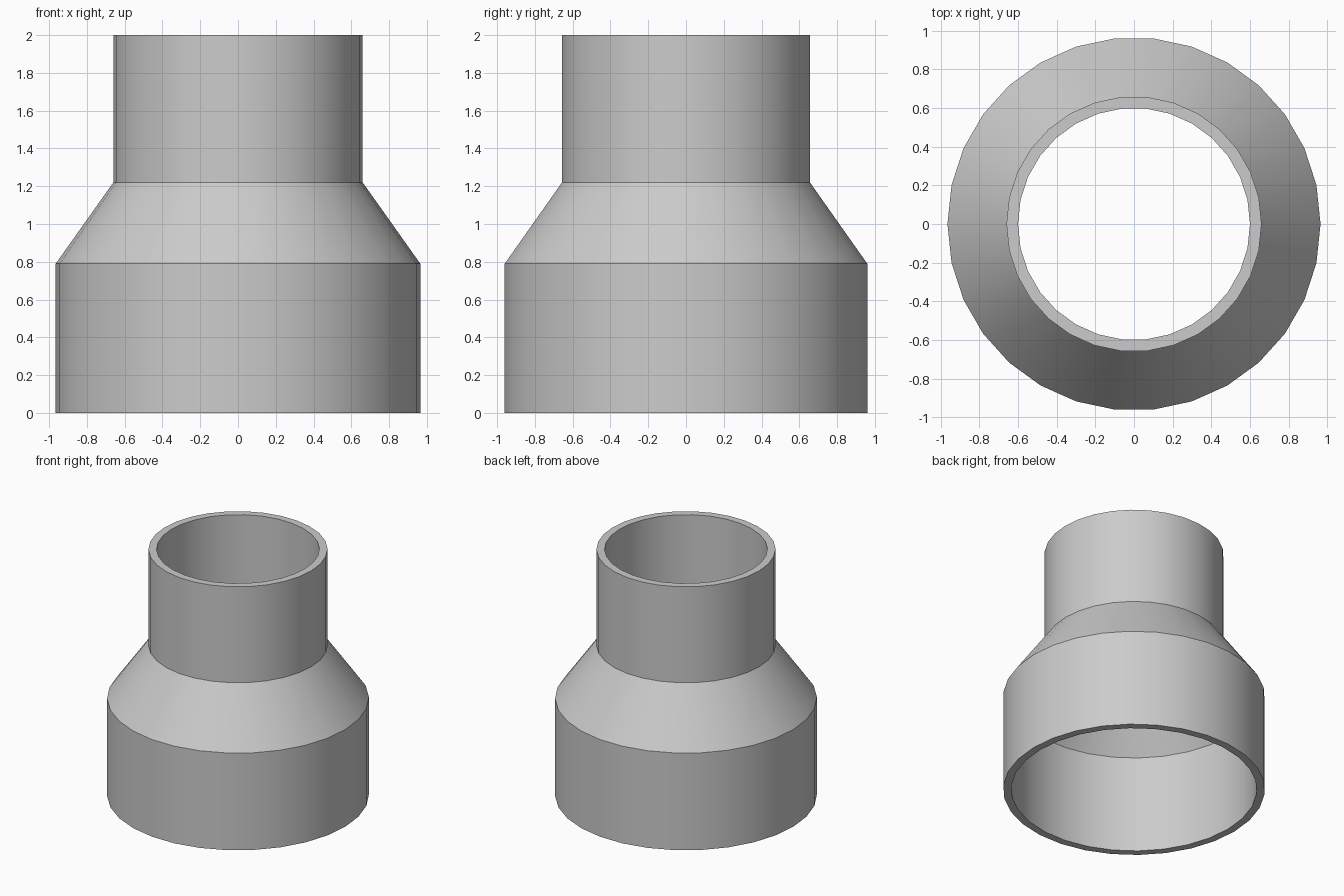
import bpy
import bmesh
import math

cube = bpy.data.objects.get("Cube")
if cube:
    bpy.data.objects.remove(cube, do_unlink=True)

SIDES = 30
WALL = 0.06
WIDE, NARROW = 0.965, 0.66
LEVELS = [(WIDE, 0), (WIDE, 0.79), (NARROW, 1.22), (NARROW, 2)]

# Closed wall section: outside going up, inside coming back down
section = LEVELS + [(r - WALL, z) for r, z in reversed(LEVELS)]

# Revolve the section into a hollow pipe reducer
bm = bmesh.new()
verts = [bm.verts.new((r, 0, z)) for r, z in section]
edges = [bm.edges.new((a, b)) for a, b in zip(verts, verts[1:] + verts[:1])]
bmesh.ops.spin(bm, geom=verts + edges, cent=(0, 0, 0), axis=(0, 0, 1),
               angle=math.tau, steps=SIDES, use_merge=False)
bmesh.ops.remove_doubles(bm, verts=bm.verts, dist=0.001)
bmesh.ops.recalc_face_normals(bm, faces=bm.faces)
mesh = bpy.data.meshes.new("pipe_reducer")
bm.to_mesh(mesh)
bm.free()

# Plain grey material
grey = bpy.data.materials.new("light_grey")
grey.use_nodes = True
colour = (0.6, 0.6, 0.6, 1)
grey.diffuse_color = colour
for node in grey.node_tree.nodes:
    if node.type == "BSDF_PRINCIPLED":
        node.inputs["Base Color"].default_value = colour
mesh.materials.append(grey)

# Smooth round walls with crisp rims and cone edges
reducer = bpy.data.objects.new("pipe_reducer", mesh)
bpy.context.collection.objects.link(reducer)
bpy.ops.object.select_all(action="DESELECT")
reducer.select_set(True)
bpy.context.view_layer.objects.active = reducer
bpy.ops.object.shade_smooth_by_angle(angle=math.radians(30))
